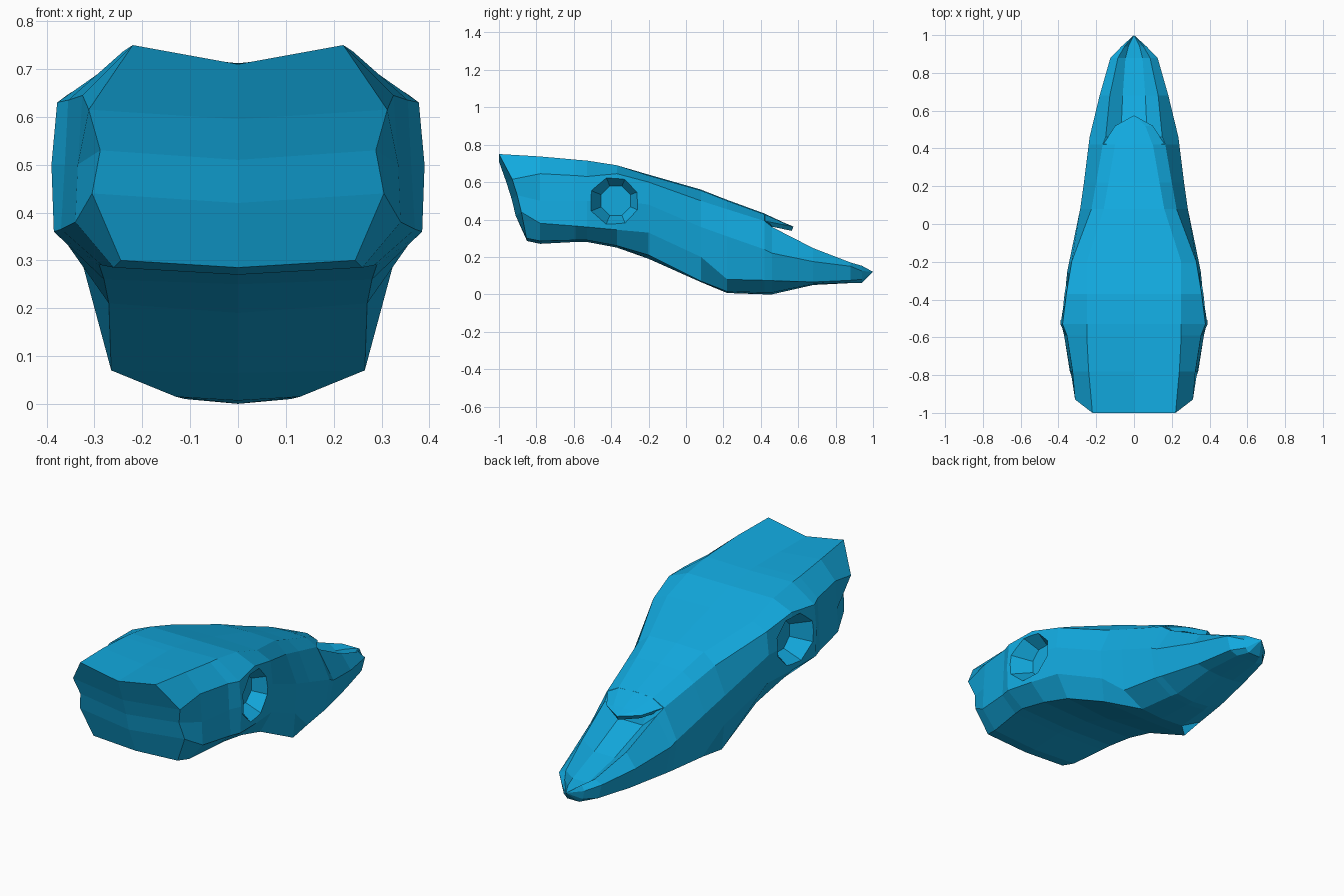
import bpy, bmesh, math
from mathutils import Matrix, Vector

default_cube = bpy.data.objects.get("Cube")
if default_cube:
    bpy.data.objects.remove(default_cube, do_unlink=True)

blue = bpy.data.materials.new("bright_blue")
blue.use_nodes = True
colour = (0.006, 0.40, 0.74, 1)
blue.diffuse_color = colour
blue.node_tree.nodes["Principled BSDF"].inputs["Base Color"].default_value = colour


def make_object(name, bm):
    """Turn a bmesh into a linked, flat-shaded object."""
    bmesh.ops.recalc_face_normals(bm, faces=bm.faces[:])
    mesh = bpy.data.meshes.new(name)
    bm.to_mesh(mesh)
    bm.free()
    mesh.materials.append(blue)
    obj = bpy.data.objects.new(name, mesh)
    bpy.context.scene.collection.objects.link(obj)
    return obj


def apply_modifier(obj, kind, **settings):
    modifier = obj.modifiers.new(kind.lower(), kind)
    for key, value in settings.items():
        setattr(modifier, key, value)
    bpy.context.view_layer.objects.active = obj
    bpy.ops.object.modifier_apply(modifier=modifier.name)


def loft(bm, rows):
    """Join neighbouring rows of vertices with quads."""
    for a, b in zip(rows, rows[1:]):
        for i in range(len(a) - 1):
            bm.faces.new((a[i], a[i + 1], b[i + 1], b[i]))


def close_to_point(bm, row, position):
    """Fan a row of vertices into one end point."""
    end = bm.verts.new(position)
    for a, b in zip(row, row[1:]):
        bm.faces.new((a, b, end))


# Half sections: y, top z, (x, z) of crest, upper, middle, lower, base, bottom z
head_sections = [
    (-1, .71, (.22, .75), (.312, .615), (.288, .53), (.305, .44), (.245, .30), .285),
    (-.78, .712, (.24, .737), (.325, .645), (.335, .5), (.34, .38), (.26, .285), .27),
    (-.59, .712, (.25, .72), (.355, .635), (.362, .5), (.37, .365), (.285, .29), .28),
    (-.53, .71, (.25, .715), (.378, .63), (.39, .5), (.385, .36), (.29, .29), .28),
    (-.37, .69, (.25, .69), (.358, .645), (.378, .5), (.365, .345), (.28, .26), .25),
    (-.2, .64, (.25, .635), (.33, .60), (.343, .48), (.335, .33), (.27, .21), .19),
    (.08, .56, (.16, .555), (.225, .50), (.285, .36), (.278, .2), (.265, .07), .065),
]
jaw_sections = [
    (.22, .505, (.135, .5), (.2, .455), (.265, .31), (.25, .08), (.13, .015), .007),
    (.42, .432, (.1, .427), (.166, .392), (.24, .24), (.215, .075), (.11, .01), 0),
    (.46, .29, (.07, .29), (.15, .36), (.235, .22), (.205, .073), (.1, .01), 0),
    (.68, .20, (.06, .20), (.128, .247), (.182, .175), (.15, .066), (.08, .055), .05),
    (.88, .14, (.045, .14), (.085, .17), (.125, .15), (.105, .075), (.06, .06), .06),
    (.94, .13, (.03, .13), (.05, .153), (.066, .125), (.055, .08), (.035, .06), .06),
]

# Head and lower jaw as one half shell
bm = bmesh.new()
rows = []
for y, top, *rails, bottom in head_sections + jaw_sections:
    points = [(0, top), *rails, (0, bottom)]
    # the rear end curves forward towards its base
    curve = .23 if y == -1 else 0
    rows.append([bm.verts.new((x, y + curve * math.sqrt(max(0, .71 - z)), z))
                 for x, z in points])
loft(bm, rows)

# Bulging back of the head, from the crest down to the base
rear = rows[0]
spine = [rear[0]]
for v in rear[2:-2]:
    spine.append(bm.verts.new((0, v.co.y - .03, v.co.z - .02)))
spine.append(rear[-1])
loft(bm, [spine, rear[1:-1]])

# Pointed tip of the jaw
close_to_point(bm, rows[-1], (0, 1, .12))
head = make_object("head", bm)
apply_modifier(head, "MIRROR", use_clip=True)

# Tapered eight-sided cutter for both eye sockets
bm = bmesh.new()
for side in (-1, 1):
    place = (Matrix.Translation(Vector((side * .385, -.375, .5)))
             @ Matrix.Rotation(side * math.pi / 2, 4, "Y")
             @ Matrix.Rotation(math.pi / 8, 4, "Z"))
    bmesh.ops.create_cone(bm, cap_ends=True, segments=8, radius1=.085,
                          radius2=.2, depth=.2, matrix=place)
cutter = make_object("socket_cutter", bm)
cutter.hide_render = True
apply_modifier(head, "BOOLEAN", operation="DIFFERENCE", object=cutter, solver="EXACT")
bpy.data.objects.remove(cutter, do_unlink=True)

# Forehead lip overhanging the jaw
bm = bmesh.new()
lip_sections = [
    (.415, (0, .434), (.1, .429), (.167, .393)),
    (.52, (0, .385), (.06, .383), (.1, .372)),
]
rows = [[bm.verts.new((x, y, z)) for x, z in pts] for y, *pts in lip_sections]
loft(bm, rows)
close_to_point(bm, rows[-1], (0, .575, .362))
lip = make_object("forehead_lip", bm)
if lip.data.polygons[0].normal.z < 0:
    lip.data.flip_normals()
apply_modifier(lip, "MIRROR", use_clip=True)
apply_modifier(lip, "SOLIDIFY", thickness=.025, offset=-1)
